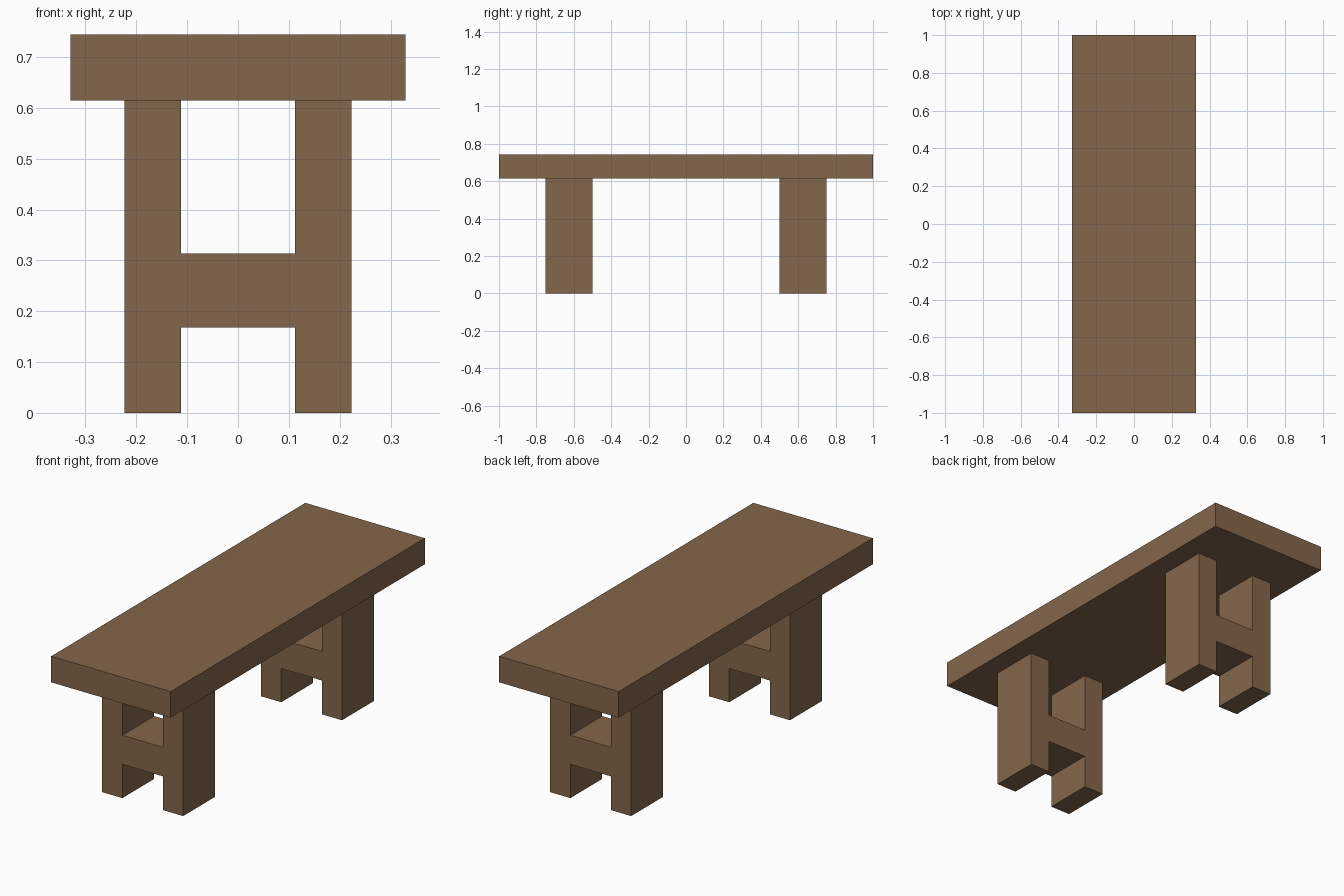
import bpy
import bmesh

cube = bpy.data.objects.get("Cube")
if cube:
    bpy.data.objects.remove(cube, do_unlink=True)

# Single brown wood colour
WOOD = (0.23, 0.135, 0.07, 1.0)
wood = bpy.data.materials.new("brown_wood")
wood.use_nodes = True
wood.diffuse_color = WOOD
bsdf = next(n for n in wood.node_tree.nodes if n.type == 'BSDF_PRINCIPLED')
bsdf.inputs["Base Color"].default_value = WOOD


def extrude_profile(name, outline, y0, y1):
    """Extrude an x-z outline from y0 to y1."""
    bm = bmesh.new()
    face = bm.faces.new([bm.verts.new((x, y0, z)) for x, z in outline])
    result = bmesh.ops.extrude_face_region(bm, geom=[face])
    moved = [v for v in result["geom"] if isinstance(v, bmesh.types.BMVert)]
    bmesh.ops.translate(bm, verts=moved, vec=(0, y1 - y0, 0))
    bmesh.ops.recalc_face_normals(bm, faces=bm.faces)
    mesh = bpy.data.meshes.new(name)
    bm.to_mesh(mesh)
    bm.free()
    mesh.materials.append(wood)
    obj = bpy.data.objects.new(name, mesh)
    bpy.context.collection.objects.link(obj)
    return obj


# Thick slab top
HALF_WIDTH, SEAT_LOW, SEAT_TOP = 0.329, 0.614, 0.744
slab = [(-HALF_WIDTH, SEAT_LOW), (HALF_WIDTH, SEAT_LOW),
        (HALF_WIDTH, SEAT_TOP), (-HALF_WIDTH, SEAT_TOP)]
extrude_profile("bench_top", slab, -1, 1)

# H-shaped supports: right half of the outline, mirrored in x
INNER, OUTER, BAR_LOW, BAR_TOP = 0.112, 0.223, 0.168, 0.313
half = [(INNER, BAR_LOW), (INNER, 0), (OUTER, 0),
        (OUTER, SEAT_LOW), (INNER, SEAT_LOW), (INNER, BAR_TOP)]
outline = half + [(-x, z) for x, z in reversed(half)]
for name, y in (("front_support", -0.75), ("back_support", 0.5)):
    extrude_profile(name, outline, y, y + 0.25)
